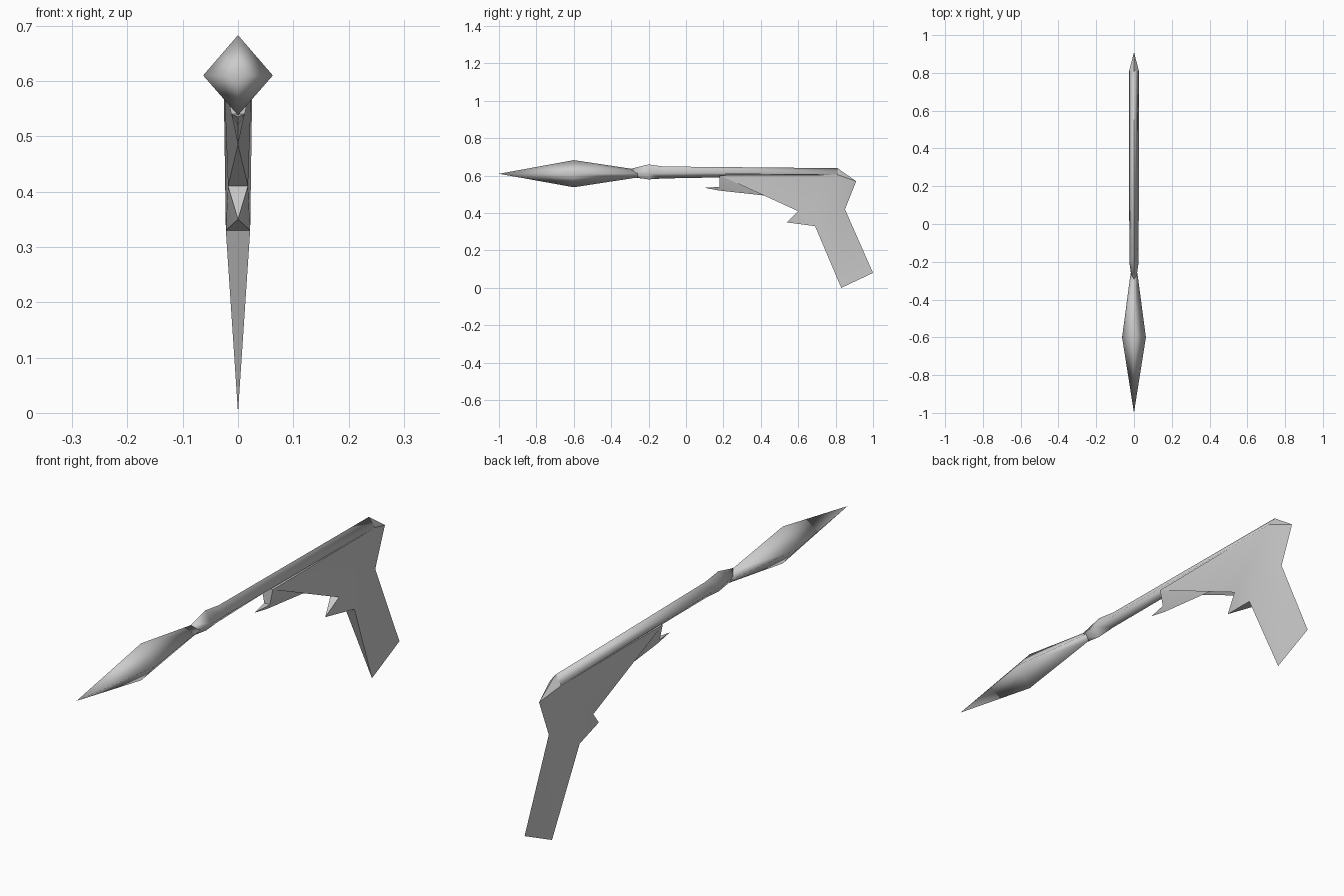
import bpy
import bmesh

cube = bpy.data.objects.get("Cube")
if cube:
    bpy.data.objects.remove(cube)

GREY = (0.6, 0.6, 0.6, 1)
metal = bpy.data.materials.new("plain grey")
metal.use_nodes = True
metal.diffuse_color = GREY
metal.node_tree.nodes["Principled BSDF"].inputs["Base Color"].default_value = GREY


def finish(bm, name, angle):
    bmesh.ops.remove_doubles(bm, verts=bm.verts, dist=0.0005)
    bmesh.ops.recalc_face_normals(bm, faces=bm.faces)
    mesh = bpy.data.meshes.new(name)
    bm.to_mesh(mesh)
    bm.free()
    mesh.materials.append(metal)
    ob = bpy.data.objects.new(name, mesh)
    bpy.context.collection.objects.link(ob)
    bpy.ops.object.select_all(action='DESELECT')
    ob.select_set(True)
    bpy.context.view_layer.objects.active = ob
    bpy.ops.object.shade_smooth_by_angle(angle=angle)


def diamond_loft(name, stations, angle):
    """Stations along y: (y, half width, top z, side z, bottom z)."""
    bm = bmesh.new()
    rings = [[bm.verts.new(p) for p in
              ((0, y, top), (w, y, side), (0, y, low), (-w, y, side))]
             for y, w, top, side, low in stations]
    for a, b in zip(rings, rings[1:]):
        for i in range(4):
            j = (i + 1) % 4
            bm.faces.new((a[i], a[j], b[j], b[i]))
    bm.faces.new(rings[0])
    bm.faces.new(rings[-1])
    finish(bm, name, angle)


# Pointed warhead
diamond_loft("warhead", [
    (-1.0, 0.0002, 0.6102, 0.61, 0.6098),
    (-0.6, 0.063, 0.683, 0.61, 0.538),
    (-0.26, 0.018, 0.632, 0.61, 0.590)], 1.75)

# Collar swelling into the long launch tube
diamond_loft("launch_tube", [
    (-0.29, 0.012, 0.638, 0.615, 0.592),
    (-0.20, 0.025, 0.660, 0.615, 0.580),
    (-0.12, 0.025, 0.649, 0.613, 0.585),
    (0.81, 0.026, 0.640, 0.605, 0.602)], 1.75)

# Body outline points: (half width, y, z); zero width lies on the centre keel
POINTS = {
    "seam_front": (0.025, 0.18, 0.602), "seam_rear": (0.026, 0.81, 0.605),
    "ridge": (0, 0.81, 0.64), "back": (0, 0.91, 0.57), "waist": (0, 0.85, 0.42),
    "heel": (0, 1.0, 0.08), "toe": (0, 0.83, 0),
    "grip_top": (0.022, 0.69, 0.33), "notch": (0.018, 0.60, 0.41),
    "trigger": (0, 0.54, 0.35), "keel_rear": (0, 0.50, 0.485),
    "keel_front": (0, 0.18, 0.52), "lip": (0.012, 0.18, 0.54),
    "spike": (0, 0.10, 0.535),
}
# Faces repeated on both sides
SIDES = [
    "ridge seam_rear back", "seam_front lip keel_front keel_rear",
    "seam_front keel_rear notch", "seam_front notch seam_rear",
    "seam_rear notch grip_top", "seam_rear grip_top waist",
    "seam_rear waist back", "waist grip_top toe heel",
    "notch trigger grip_top", "lip spike keel_front",
]
# Faces bridging the two sides; a minus marks the right-hand point
BRIDGES = [
    "seam_front seam_rear -seam_rear -seam_front", "ridge seam_rear -seam_rear",
    "seam_front -seam_front -lip lip", "lip -lip spike",
    "keel_rear notch -notch", "notch -notch trigger",
    "trigger grip_top -grip_top", "grip_top -grip_top toe",
]

bm = bmesh.new()
verts = {}
for key, (w, y, z) in POINTS.items():
    verts[key] = bm.verts.new((w, y, z))
    verts["-" + key] = bm.verts.new((-w, y, z)) if w else verts[key]
for names in SIDES:
    for sign in ("", "-"):
        bm.faces.new([verts[sign + n] for n in names.split()])
for names in BRIDGES:
    bm.faces.new([verts[n] for n in names.split()])
finish(bm, "body_and_grip", 0.6)
